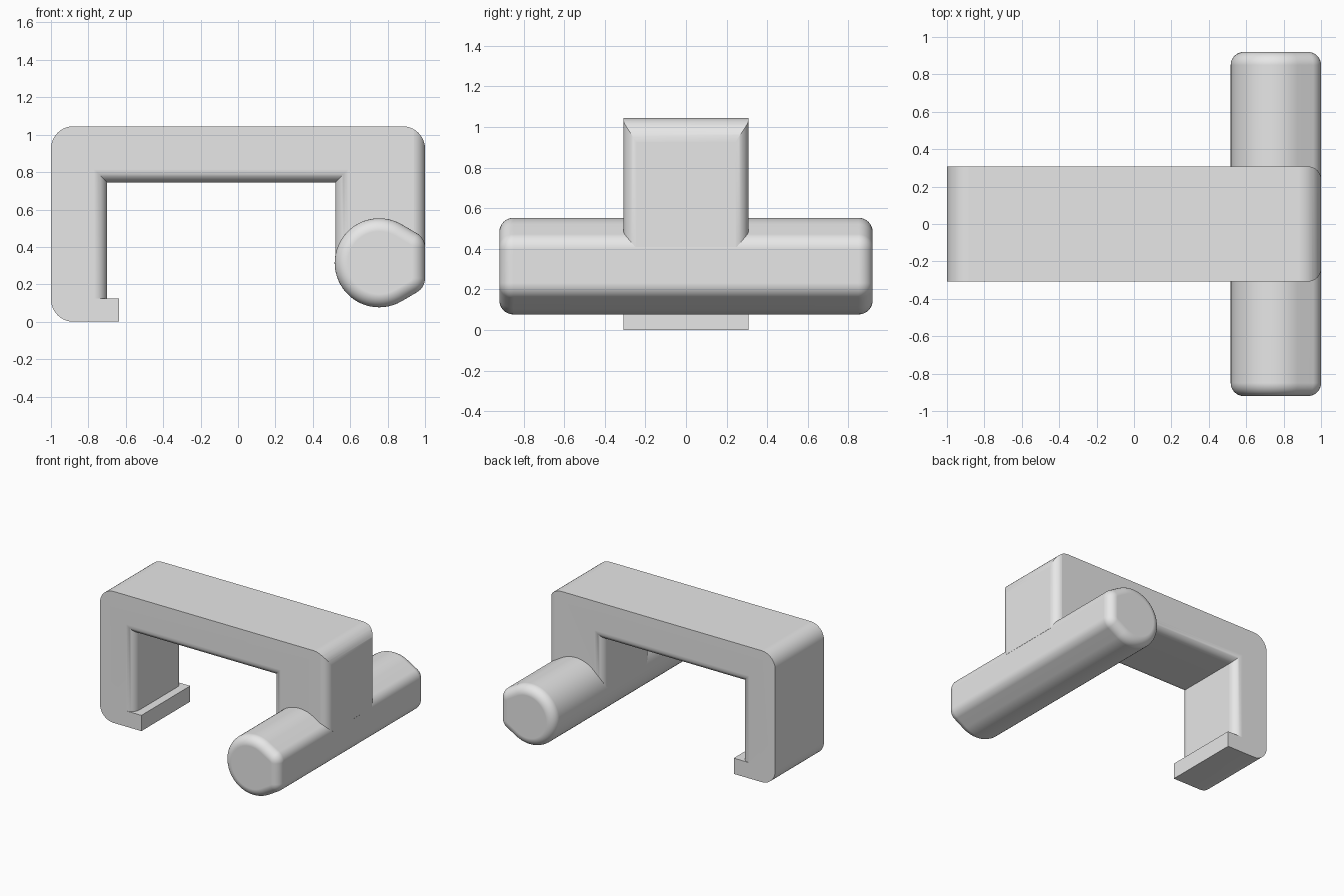
import bpy
import bmesh
from math import cos, sin, radians, tan
from mathutils import Vector

if "Cube" in bpy.data.objects:
    bpy.data.objects.remove(bpy.data.objects["Cube"], do_unlink=True)

HALF_WIDTH = 0.307   # bracket half depth
FILLET = 0.07        # softened edges

grey = bpy.data.materials.new("plain_grey")
grey.use_nodes = True
grey.diffuse_color = (0.8, 0.8, 0.8, 1)
grey.node_tree.nodes["Principled BSDF"].inputs["Base Color"].default_value = grey.diffuse_color


def rounded(corners, steps=10):
    """Turn (u, v, radius) corners into a 2D outline with arcs."""
    outline = []
    for i, (u, v, r) in enumerate(corners):
        p = Vector((u, v))
        if r == 0:
            outline.append(p)
            continue
        a = (Vector(corners[i - 1][:2]) - p).normalized()
        b = (Vector(corners[(i + 1) % len(corners)][:2]) - p).normalized()
        half = a.angle(b) / 2
        centre = p + (a + b).normalized() * r / sin(half)
        start = p + a * r / tan(half) - centre
        end = p + b * r / tan(half) - centre
        sweep = start.angle(end)
        for k in range(steps + 1):
            t = k / steps
            outline.append(centre + (start * sin((1 - t) * sweep) + end * sin(t * sweep)) / sin(sweep))
    return outline


def prism(name, outline, low, high, axis="y", bevel_rule=None):
    """Extrude an outline along y (outline in xz) or z (outline in xy)."""
    bm = bmesh.new()
    place = (lambda p, d: (p.x, d, p.y)) if axis == "y" else (lambda p, d: (p.x, p.y, d))
    face = bm.faces.new([bm.verts.new(place(p, low)) for p in outline])
    grown = bmesh.ops.extrude_face_region(bm, geom=[face], use_keep_orig=True)
    shift = Vector(place(Vector((0, 0)), high - low))
    bmesh.ops.translate(bm, vec=shift, verts=[g for g in grown["geom"] if isinstance(g, bmesh.types.BMVert)])
    bmesh.ops.recalc_face_normals(bm, faces=bm.faces)
    if bevel_rule:
        edges = [e for e in bm.edges
                 if abs(e.verts[0].co.y - e.verts[1].co.y) < 0.001 and all(bevel_rule(v.co) for v in e.verts)]
        bmesh.ops.bevel(bm, geom=edges, offset=FILLET, offset_type="OFFSET", segments=8,
                        profile=0.5, affect="EDGES", clamp_overlap=False)
    bmesh.ops.recalc_face_normals(bm, faces=bm.faces)
    mesh = bpy.data.meshes.new(name)
    bm.to_mesh(mesh)
    bm.free()
    mesh.materials.append(grey)
    obj = bpy.data.objects.new(name, mesh)
    bpy.context.collection.objects.link(obj)
    return obj


def activate(obj):
    bpy.ops.object.select_all(action="DESELECT")
    obj.select_set(True)
    bpy.context.view_layer.objects.active = obj


def smooth(obj):
    activate(obj)
    bpy.ops.object.shade_smooth_by_angle(angle=radians(30))
    weighted = obj.modifiers.new("even_shading", "WEIGHTED_NORMAL")
    weighted.keep_sharp = True


# Bracket: arch with rounded outer corners and softened opening edges
arch = rounded([(-1, 0, 0.12), (-1, 1.045, 0.12), (1, 1.045, 0.12), (1, 0.41, 0), (0.95, 0.35, 0),
                (0.52, 0.32, 0), (0.52, 0.745, 0), (-0.7, 0.745, 0), (-0.7, 0, 0)])
bracket = prism("bracket", arch, -HALF_WIDTH, HALF_WIDTH,
                bevel_rule=lambda c: -0.71 < c.x < 0.53 and c.z < 0.75)

# Round the upright outer edges of the left leg
side = HALF_WIDTH + 0.0007
plan = rounded([(-1.2, -side, 0), (1.0005, -side, FILLET), (1.0005, side, FILLET), (-1.2, side, 0)])
cutter = prism("edge_cutter", plan, -0.3, 1.4, axis="z")
cutter.hide_render = True
trim = bracket.modifiers.new("round_outer_edges", "BOOLEAN")
trim.operation = "INTERSECT"
trim.solver = "EXACT"
trim.object = cutter
activate(bracket)
bpy.ops.object.modifier_apply(modifier=trim.name)
bpy.data.objects.remove(cutter, do_unlink=True)
smooth(bracket)

# Small lip at the foot of the right leg
lip_outline = rounded([(-0.82, 0, 0), (-0.635, 0, 0), (-0.635, 0.125, 0), (-0.82, 0.125, 0)])
prism("lip", lip_outline, -HALF_WIDTH, HALF_WIDTH)

# Cross bar: round bar with a flat outer side and softened ends
cx, cz, radius = 0.755, 0.315, 0.238
arc = [(cx + radius * cos(radians(a)), cz + radius * sin(radians(a)), 0) for a in range(60, 301, 6)]
rise = 0.132
bar_outline = rounded(arc + [(1, cz - rise, 0.085), (1, cz + rise, 0.085)], steps=8)
bar = prism("cross_bar", bar_outline, -0.92, 0.92, bevel_rule=lambda c: True)
smooth(bar)
